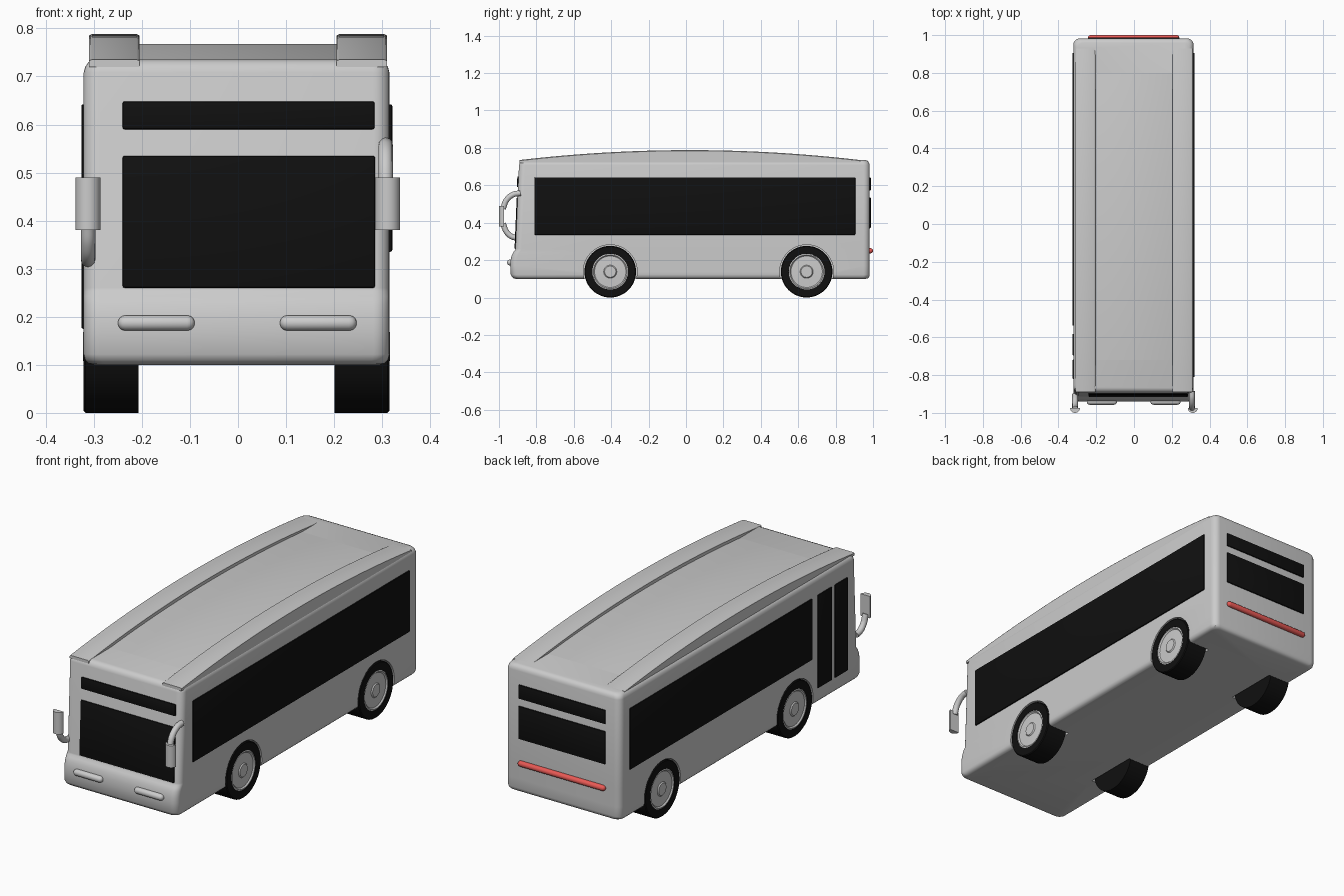
import bpy, bmesh, math
from mathutils import Matrix, Vector

if "Cube" in bpy.data.objects:
    bpy.data.objects.remove(bpy.data.objects["Cube"])


def material(name, rgb):
    m = bpy.data.materials.new(name)
    m.diffuse_color = (*rgb, 1)
    m.use_nodes = True
    m.node_tree.nodes["Principled BSDF"].inputs["Base Color"].default_value = m.diffuse_color
    return m


BLACK = material("black", (0.005, 0.005, 0.005))
RED = material("red", (0.8, 0.1, 0.09))


def smooth(ob, angle=35):
    bpy.ops.object.select_all(action='DESELECT')
    ob.select_set(True)
    bpy.context.view_layer.objects.active = ob
    bpy.ops.object.shade_smooth_by_angle(angle=math.radians(angle))


def finish(bm, name, mat=None, shade=True):
    bmesh.ops.recalc_face_normals(bm, faces=bm.faces)
    me = bpy.data.meshes.new(name)
    bm.to_mesh(me)
    bm.free()
    ob = bpy.data.objects.new(name, me)
    bpy.context.collection.objects.link(ob)
    if mat:
        me.materials.append(mat)
    if shade:
        smooth(ob)
    return ob


def loft(name, rings, mat=None, shade=True):
    """Bridge equal closed rings of points and cap both ends."""
    bm = bmesh.new()
    vs = [[bm.verts.new(p) for p in r] for r in rings]
    n = len(vs[0])
    for a, b in zip(vs, vs[1:]):
        for i in range(n):
            j = (i + 1) % n
            bm.faces.new((a[i], a[j], b[j], b[i]))
    bm.faces.new(vs[0])
    bm.faces.new(vs[-1])
    return finish(bm, name, mat, shade)


def lathe(name, profile, y, z, mat=None, n=48, shade=True):
    """Turn (x, radius) points around an x-parallel axis."""
    rings = [[(x, y + r * math.cos(2 * math.pi * k / n), z + r * math.sin(2 * math.pi * k / n))
              for k in range(n)] for x, r in profile]
    return loft(name, rings, mat, shade)


def capsule(name, x0, x1, r, y, z, mat=None):
    arc = [math.radians(a) for a in (5, 25, 45, 65, 90)]
    prof = [(x0 + r - r * math.cos(a), r * math.sin(a)) for a in arc]
    prof += [(x1 - r + r * math.cos(a), r * math.sin(a)) for a in reversed(arc)]
    return lathe(name, prof, y, z, mat, 20)


def panel(name, lo, hi, tilt=0):
    """Thin dark glass panel, optionally leaning about x."""
    lo, hi = Vector(lo), Vector(hi)
    bm = bmesh.new()
    bmesh.ops.create_cube(bm, size=1, matrix=Matrix.Translation((lo + hi) / 2)
                          @ Matrix.Rotation(tilt, 4, 'X') @ Matrix.Diagonal((*(hi - lo), 1)))
    bmesh.ops.bevel(bm, geom=bm.edges[:], offset=0.004, segments=2, affect='EDGES', profile=0.5)
    return finish(bm, name, BLACK)


# Body: rounded rectangles stacked upward (z, front y, inset)
CX, HALF, REAR = -0.003, 0.318, 0.982


def body_ring(z, front, ins):
    r, pts = 0.033, []
    x0, x1, y0, y1 = CX - HALF + ins, CX + HALF - ins, front + ins, REAR - ins
    corners = ((x1 - r, y1 - r, 0), (x0 + r, y1 - r, 90), (x0 + r, y0 + r, 180), (x1 - r, y0 + r, 270))
    for cx, cy, a0 in corners:
        for k in range(7):
            a = math.radians(a0 + 15 * k)
            pts.append((cx + r * math.cos(a), cy + r * math.sin(a), z))
    return pts


levels = [(0.1, -0.93, 0.02), (0.103, -0.932, 0.01), (0.11, -0.934, 0.003), (0.122, -0.937, 0),
          (0.17, -0.94, 0), (0.2, -0.938, 0), (0.225, -0.932, 0), (0.243, -0.923, 0),
          (0.253, -0.914, 0), (0.26, -0.912, 0), (0.708, -0.893, 0), (0.72, -0.892, 0.003),
          (0.73, -0.891, 0.01), (0.735, -0.89, 0.022)]
body = loft("bus_body", [body_ring(*l) for l in levels], shade=False)

# Wheel wells cut out of the body, then wheels
AXLES = {"front": -0.405, "rear": 0.645}
for end, y in AXLES.items():
    for side, s in (("left", -1), ("right", 1)):
        cut = lathe("well_cutter", [(CX + s * 0.19, 0.144), (CX + s * 0.4, 0.144)], y, 0.138, shade=False)
        cut.hide_render = True
        mod = body.modifiers.new("well", 'BOOLEAN')
        mod.operation, mod.object = 'DIFFERENCE', cut
        bpy.context.view_layer.objects.active = body
        bpy.ops.object.modifier_apply(modifier=mod.name)
        bpy.data.objects.remove(cut)
        tyre = [(0.204, 0.09), (0.204, 0.138), (0.314, 0.138), (0.318, 0.134), (0.318, 0.096), (0.3, 0.094)]
        hub = [(0.29, 0.096), (0.316, 0.096), (0.318, 0.09), (0.312, 0.084), (0.314, 0.035), (0.319, 0.03), (0.319, 0.004)]
        lathe(f"{end}_{side}_tyre", [(CX + s * x, r) for x, r in tyre], y, 0.138, BLACK)
        lathe(f"{end}_{side}_hub", [(CX + s * x, r) for x, r in hub], y, 0.138)
smooth(body)


# Roof: arched centre panel and two taller side fairings
def arch(name, x0, x1, yc, half, rise, bev):
    curve = [(yc + half * t / 16, 0.735 + rise * (1 - (t / 16) ** 2)) for t in range(-16, 17)]
    section = [(x0, 0), (x0, 1), (x0 + bev * 0.3, 1.3), (x0 + bev, 1.5),
               (x1 - bev, 1.5), (x1 - bev * 0.3, 1.3), (x1, 1), (x1, 0)]
    rings = [[(x, y, 0.72 if k == 0 else z - (1.5 - k) * bev * 1.3) for x, k in section] for y, z in curve]
    return loft(name, rings)


arch("roof_centre", -0.21, 0.21, 0.04, 0.76, 0.033, 0.001)
arch("roof_fairing_left", -0.31, -0.205, 0.02, 0.91, 0.053, 0.006)
arch("roof_fairing_right", 0.205, 0.31, 0.02, 0.91, 0.053, 0.006)

# Glass: front, sides, doors, rear
TILT = -math.atan2(0.019, 0.448)
panel("windscreen", (-0.24, -0.911, 0.26), (0.285, -0.899, 0.535), TILT)
panel("destination_window", (-0.24, -0.903, 0.59), (0.284, -0.891, 0.648), TILT)
panel("right_window", (0.308, -0.81, 0.335), (0.321, 0.905, 0.642))
panel("left_window", (-0.326, -0.538, 0.335), (-0.314, 0.905, 0.642))
panel("door_rear_leaf", (-0.326, -0.695, 0.175), (-0.314, -0.582, 0.642))
panel("door_front_leaf", (-0.326, -0.82, 0.175), (-0.314, -0.718, 0.642))
panel("rear_window", (-0.242, 0.976, 0.37), (0.24, 0.988, 0.535))
panel("rear_upper_window", (-0.242, 0.976, 0.572), (0.24, 0.988, 0.642))

# Lights
capsule("headlight_left", -0.25, -0.09, 0.016, -0.941, 0.187)
capsule("headlight_right", 0.087, 0.247, 0.016, -0.941, 0.187)
capsule("tail_light_bar", -0.244, 0.24, 0.014, 0.986, 0.25, RED)


# Mirrors: half-round housings on bent arms
def mirror(side, x, arm_x, path):
    ring = [(0.026 * math.cos(math.pi * k / 12), -0.026 * math.sin(math.pi * k / 12)) for k in range(13)]
    loft(f"{side}_mirror", [[(x + a, -0.974 + b, z) for a, b in ring] for z in (0.38, 0.49)])
    cu = bpy.data.curves.new(f"{side}_mirror_arm", 'CURVE')
    cu.dimensions, cu.bevel_depth, cu.bevel_resolution, cu.use_fill_caps = '3D', 0.015, 4, True
    sp = cu.splines.new('BEZIER')
    sp.bezier_points.add(len(path) - 1)
    for p, (y, z) in zip(sp.bezier_points, path):
        p.co = (arm_x, y, z)
        p.handle_left_type = p.handle_right_type = 'AUTO'
    bpy.context.collection.objects.link(bpy.data.objects.new(f"{side}_mirror_arm", cu))


mirror("right", 0.311, 0.307, [(-0.885, 0.558), (-0.925, 0.55), (-0.96, 0.52), (-0.978, 0.475)])
mirror("left", -0.312, -0.312, [(-0.9, 0.318), (-0.932, 0.326), (-0.96, 0.352), (-0.978, 0.395)])
